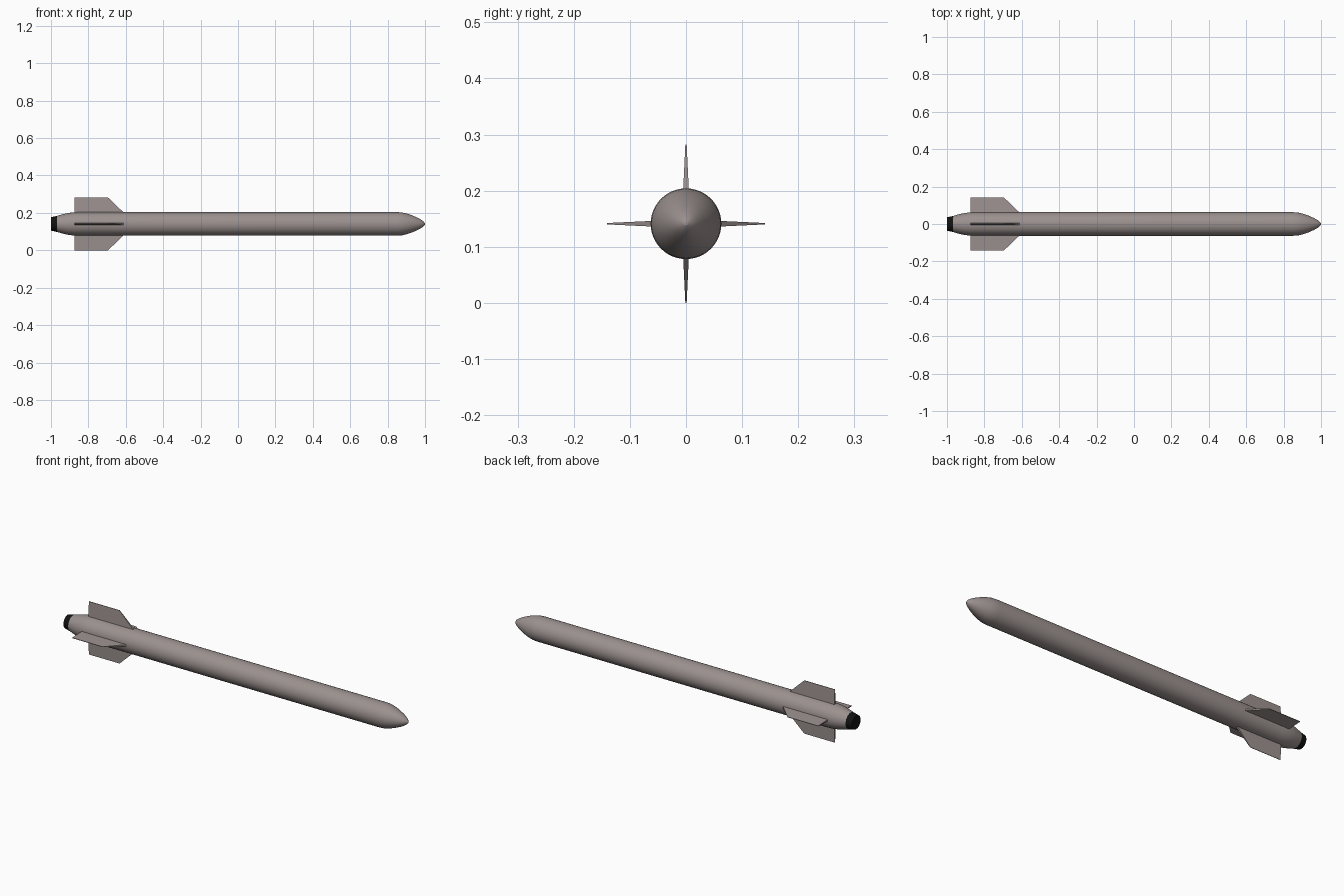
import bpy, bmesh, math
from mathutils import Matrix

if "Cube" in bpy.data.objects:
    bpy.data.objects.remove(bpy.data.objects["Cube"])

CZ = 0.141   # height of the body axis
R = 0.063    # body radius


def material(name, rgb):
    m = bpy.data.materials.new(name)
    m.diffuse_color = (*rgb, 1)
    m.use_nodes = True
    m.node_tree.nodes["Principled BSDF"].inputs["Base Color"].default_value = m.diffuse_color
    return m


GREY = material("warm_grey", (0.33, 0.285, 0.275))
BLACK = material("nozzle_black", (0.006, 0.006, 0.006))


def finish(name, bm, mat, smooth=True):
    bmesh.ops.recalc_face_normals(bm, faces=bm.faces)
    me = bpy.data.meshes.new(name)
    bm.to_mesh(me)
    bm.free()
    me.materials.append(mat)
    ob = bpy.data.objects.new(name, me)
    ob.location.z = CZ
    bpy.context.collection.objects.link(ob)
    if smooth:
        bpy.ops.object.select_all(action='DESELECT')
        ob.select_set(True)
        bpy.context.view_layer.objects.active = ob
        bpy.ops.object.shade_smooth_by_angle(angle=math.radians(30))
    return ob


def lathe(name, profile, mat, n=48):
    """Revolve (x, radius) points about the x axis and cap both ends."""
    bm = bmesh.new()
    rings = []
    for x, r in profile:
        rings.append([bm.verts.new((x, r * math.cos(2 * math.pi * i / n),
                                    r * math.sin(2 * math.pi * i / n))) for i in range(n)])
    for a, b in zip(rings, rings[1:]):
        for i in range(n):
            j = (i + 1) % n
            bm.faces.new((a[i], a[j], b[j], b[i]))
    bm.faces.new(rings[0])
    bm.faces.new(rings[-1])
    return finish(name, bm, mat)


# body: tapered tail, straight tube, ogive nose with a tiny blunt tip
tail = [(-0.967, 0.043), (-0.94, 0.051), (-0.91, 0.058), (-0.88, 0.062), (-0.85, R)]
nose = [(0.85, R), (0.875, 0.0615), (0.90, 0.056), (0.93, 0.046), (0.96, 0.033),
        (0.98, 0.022), (0.992, 0.013), (0.998, 0.006), (1.0, 0.003)]
lathe("missile_body", tail + nose, GREY)

# exhaust nozzle
lathe("exhaust_nozzle", [(-1.0, 0.036), (-0.967, 0.043)], BLACK)

# four clipped fins, thick at the root and thin at the tip
outline = [(-0.875, 0.05, 0.0055), (-0.60, 0.05, 0.0055),
           (-0.695, 0.141, 0.0012), (-0.875, 0.141, 0.0012)]  # x, radius, half thickness
for k, label in enumerate(("top", "left", "bottom", "right")):
    bm = bmesh.new()
    sides = [[bm.verts.new((x, s * t, r)) for x, r, t in outline] for s in (-1, 1)]
    bm.faces.new(sides[0])
    bm.faces.new(sides[1])
    for i in range(4):
        j = (i + 1) % 4
        bm.faces.new((sides[0][i], sides[0][j], sides[1][j], sides[1][i]))
    bm.transform(Matrix.Rotation(k * math.pi / 2, 4, 'X'))
    finish(label + "_fin", bm, GREY, smooth=False)
